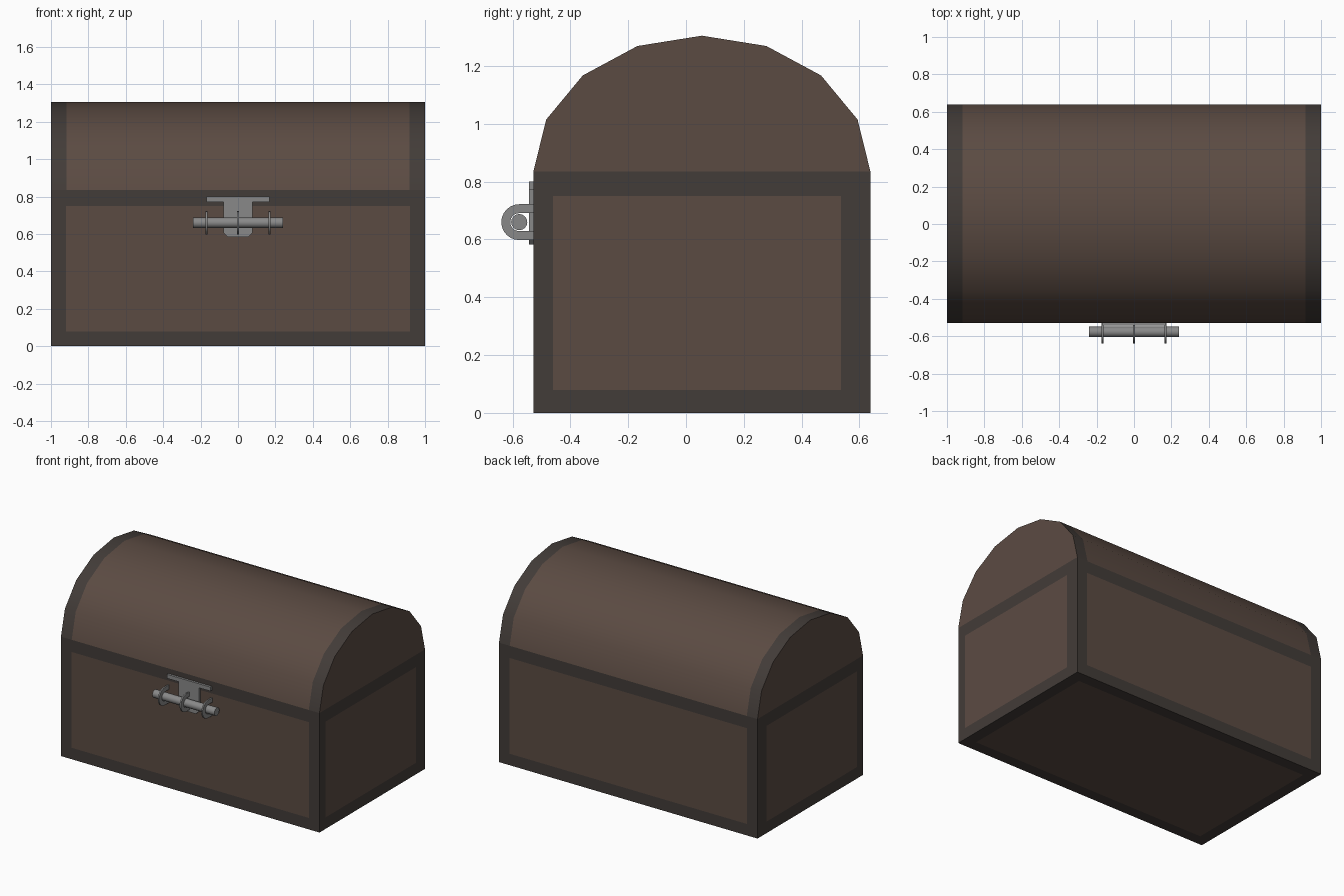
import bpy, bmesh, math
from math import sin, cos, pi

if "Cube" in bpy.data.objects:
    bpy.data.objects.remove(bpy.data.objects["Cube"])

def material(name, rgb):
    m = bpy.data.materials.new(name)
    m.diffuse_color = (*rgb, 1)
    m.use_nodes = True
    m.node_tree.nodes["Principled BSDF"].inputs["Base Color"].default_value = m.diffuse_color
    return m

WOOD = material("wood", (0.105, 0.07, 0.055))
BAND = material("dark_band", (0.055, 0.045, 0.04))
IRON = material("iron", (0.25, 0.25, 0.25))

YC, HY, ZB, RISE = 0.055, 0.583, 0.835, 0.47   # body centre, half depth, body height, lid rise

def finish(name, bm, mats, smooth=False):
    bmesh.ops.recalc_face_normals(bm, faces=bm.faces[:])
    me = bpy.data.meshes.new(name)
    bm.to_mesh(me)
    bm.free()
    for m in mats:
        me.materials.append(m)
    ob = bpy.data.objects.new(name, me)
    bpy.context.collection.objects.link(ob)
    if smooth:
        bpy.ops.object.select_all(action='DESELECT')
        ob.select_set(True)
        bpy.context.view_layer.objects.active = ob
        bpy.ops.object.shade_smooth_by_angle(angle=math.radians(30))
    return ob

def prism(name, points, depth, place, mats, smooth=False):
    """Extrude a 2D outline; place(u, v, w) maps it to 3D with w from 0 to depth."""
    bm = bmesh.new()
    a, b = ([bm.verts.new(place(u, v, w)) for u, v in points] for w in (0, depth))
    n = len(points)
    bm.faces.new(a)
    bm.faces.new(b)
    for i in range(n):
        j = (i + 1) % n
        bm.faces.new((a[i], a[j], b[j], b[i]))
    return finish(name, bm, mats, smooth)

# chest body: box with flush wood panels inset in a dark frame, open under the lid
bm = bmesh.new()
bmesh.ops.create_cube(bm, size=1)
for v in bm.verts:
    v.co = (v.co.x * 2, YC + v.co.y * 2 * HY, (v.co.z + 0.5) * ZB)
bmesh.ops.delete(bm, geom=[f for f in bm.faces if f.normal.z > 0.9], context='FACES_ONLY')
panels = bm.faces[:]
bmesh.ops.inset_individual(bm, faces=panels, thickness=0.08, use_even_offset=True)
for f in bm.faces:
    f.material_index = 0 if f in panels else 1
    if f in panels and abs(f.normal.x) > 0.9:
        for v in f.verts:
            v.co.y = -0.46 if v.co.y < YC else 0.536
    if f in panels and abs(f.normal.z) < 0.5:
        for v in f.verts:
            v.co.z = 0.08 if v.co.z < 0.4 else 0.75
finish("chest_body", bm, [WOOD, BAND])

# barrel lid: eight-sided arch with a dark strip at each end
bm = bmesh.new()
arch = [(YC - HY * cos(i * pi / 8), ZB + RISE * sin(i * pi / 8)) for i in range(9)]
rows = [[bm.verts.new((x, y, z)) for y, z in arch] for x in (-1, -0.917, 0.917, 1)]
for k in range(3):
    for i in range(8):
        f = bm.faces.new((rows[k][i], rows[k][i + 1], rows[k + 1][i + 1], rows[k + 1][i]))
        f.material_index = 0 if k == 1 else 1
for row in (rows[0], rows[3]):
    bm.faces.new(row)
finish("chest_lid", bm, [WOOD, BAND], True)

# T-shaped hasp plate with clipped lower corners
half = [(0.168, 0.80), (0.168, 0.772), (0.078, 0.772), (0.078, 0.607), (0.055, 0.583)]
prism("hasp_plate", half + [(-x, z) for x, z in reversed(half)], 0.018,
      lambda u, v, w: (u, YC - HY - 0.016 + w, v), [IRON])

# three U-shaped staples
BY, BZ = -0.577, 0.66
def arc(r):
    return [(BY + r * cos(t), BZ + r * sin(t))
            for t in (pi / 2 + i * pi / 12 for i in range(13))]
root = YC - HY + 0.003
outline = ([(root, BZ + 0.062)] + arc(0.062) + [(root, BZ - 0.062), (root, BZ - 0.031)]
           + arc(0.031)[::-1] + [(root, BZ + 0.031)])
for side, x in (("left", -0.168), ("middle", 0), ("right", 0.168)):
    prism("staple_" + side, outline, 0.01,
          lambda u, v, w: (x - 0.005 + w, u, v), [IRON], True)

# sliding bolt
circle = [(BY + 0.028 * cos(i * pi / 8), BZ + 0.028 * sin(i * pi / 8)) for i in range(16)]
prism("bolt", circle, 0.48, lambda u, v, w: (w - 0.24, u, v), [IRON], True)
